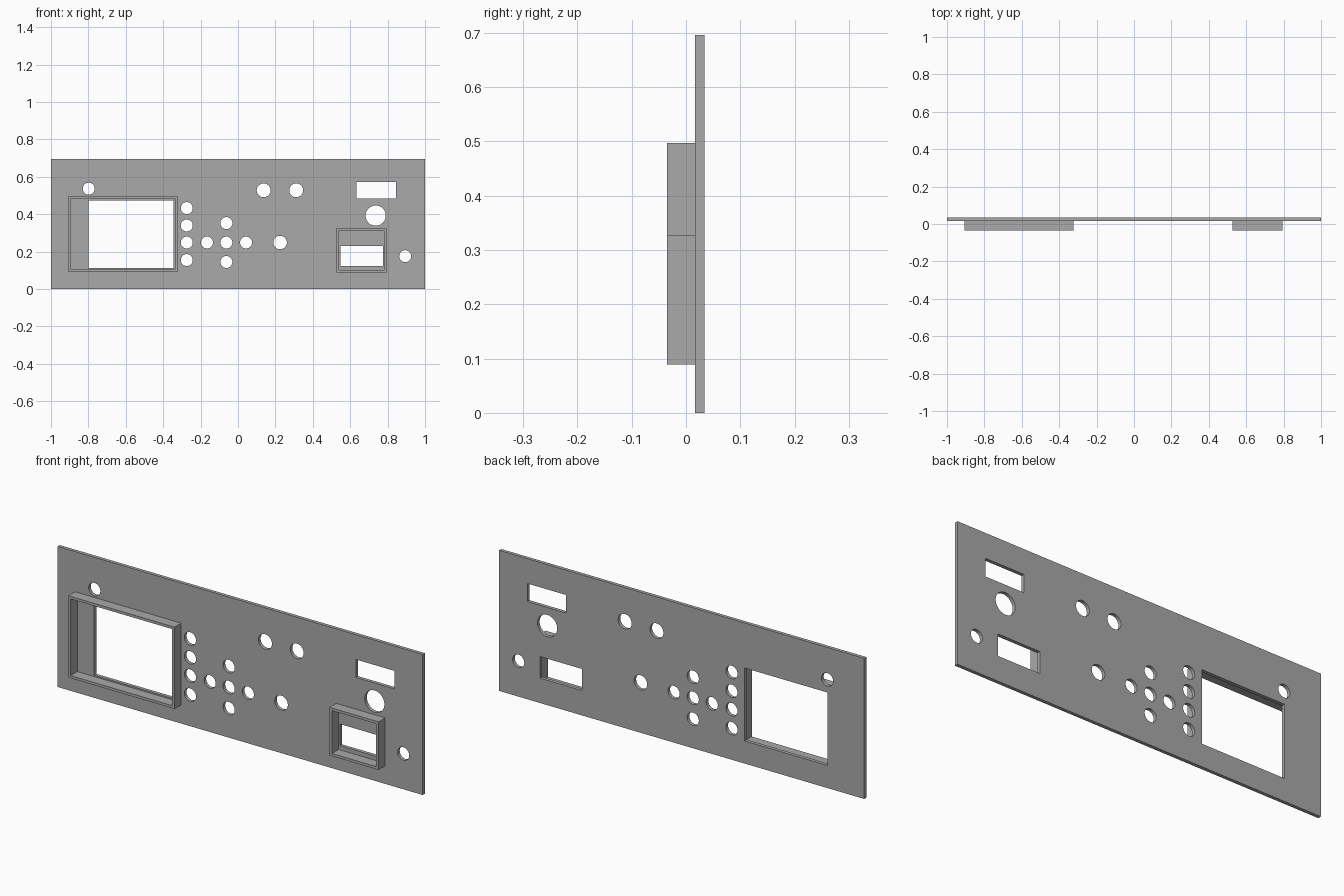
import bpy, bmesh, math

if "Cube" in bpy.data.objects:
    bpy.data.objects.remove(bpy.data.objects["Cube"])

grey = bpy.data.materials.new("panel grey")
grey.diffuse_color = (0.4, 0.4, 0.4, 1)
grey.use_nodes = True
grey.node_tree.nodes["Principled BSDF"].inputs["Base Color"].default_value = grey.diffuse_color


def rect(x0, x1, z0, z1):
    return [(x0, z0), (x1, z0), (x1, z1), (x0, z1)]


def circle(x, z, r, n=40):
    return [(x + r * math.cos(2 * math.pi * i / n),
             z + r * math.sin(2 * math.pi * i / n)) for i in range(n)]


def sheet(name, outlines, y0, y1):
    """Filled outline with holes, standing upright between y0 and y1."""
    cu = bpy.data.curves.new(name, 'CURVE')
    cu.dimensions = '2D'
    cu.fill_mode = 'BOTH'
    cu.extrude = (y1 - y0) / 2
    for pts in outlines:
        sp = cu.splines.new('POLY')
        sp.points.add(len(pts) - 1)
        for p, (x, z) in zip(sp.points, pts):
            p.co = (x, z, 0, 1)
        sp.use_cyclic_u = True
    ob = bpy.data.objects.new(name, cu)
    bpy.context.collection.objects.link(ob)
    ob.rotation_euler.x = math.pi / 2
    ob.location.y = (y0 + y1) / 2
    bpy.ops.object.select_all(action='DESELECT')
    ob.select_set(True)
    bpy.context.view_layer.objects.active = ob
    bpy.ops.object.convert(target='MESH')
    ob = bpy.context.object
    # Weld the caps to the rim
    bm = bmesh.new()
    bm.from_mesh(ob.data)
    bmesh.ops.remove_doubles(bm, verts=bm.verts, dist=1e-5)
    bmesh.ops.recalc_face_normals(bm, faces=bm.faces)
    bm.to_mesh(ob.data)
    bm.free()
    ob.data.materials.clear()
    ob.data.materials.append(grey)
    bpy.ops.object.shade_smooth_by_angle(angle=math.radians(30))
    return ob


# Button holes: column of four and a cross of five
holes = [circle(-0.274, z, 0.032) for z in (0.155, 0.249, 0.34, 0.433)]
holes += [circle(x, z, 0.032) for x, z in
          ((-0.166, 0.249), (-0.062, 0.249), (0.043, 0.249),
           (-0.062, 0.353), (-0.062, 0.145))]
# Indicator, knob and connector holes
holes += [circle(x, z, r) for x, z, r in
          ((-0.798, 0.537, 0.032), (0.225, 0.249, 0.036), (0.137, 0.528, 0.037),
           (0.311, 0.528, 0.037), (0.736, 0.393, 0.054), (0.894, 0.176, 0.032))]
# Screen window, small display window and slot
holes += [rect(-0.80, -0.345, 0.112, 0.473),
          rect(0.547, 0.776, 0.123, 0.23),
          rect(0.634, 0.845, 0.484, 0.573)]

sheet("front_panel", [rect(-1, 1, 0, 0.696)] + holes, 0.017, 0.034)


# Raised rims around the two displays
def rim(name, x0, x1, z0, z1, t=0.013):
    sheet(name, [rect(x0, x1, z0, z1),
                 rect(x0 + t, x1 - t, z0 + t, z1 - t)], -0.035, 0.017)


rim("screen_rim", -0.905, -0.323, 0.092, 0.497)
rim("display_rim", 0.526, 0.794, 0.089, 0.327)
